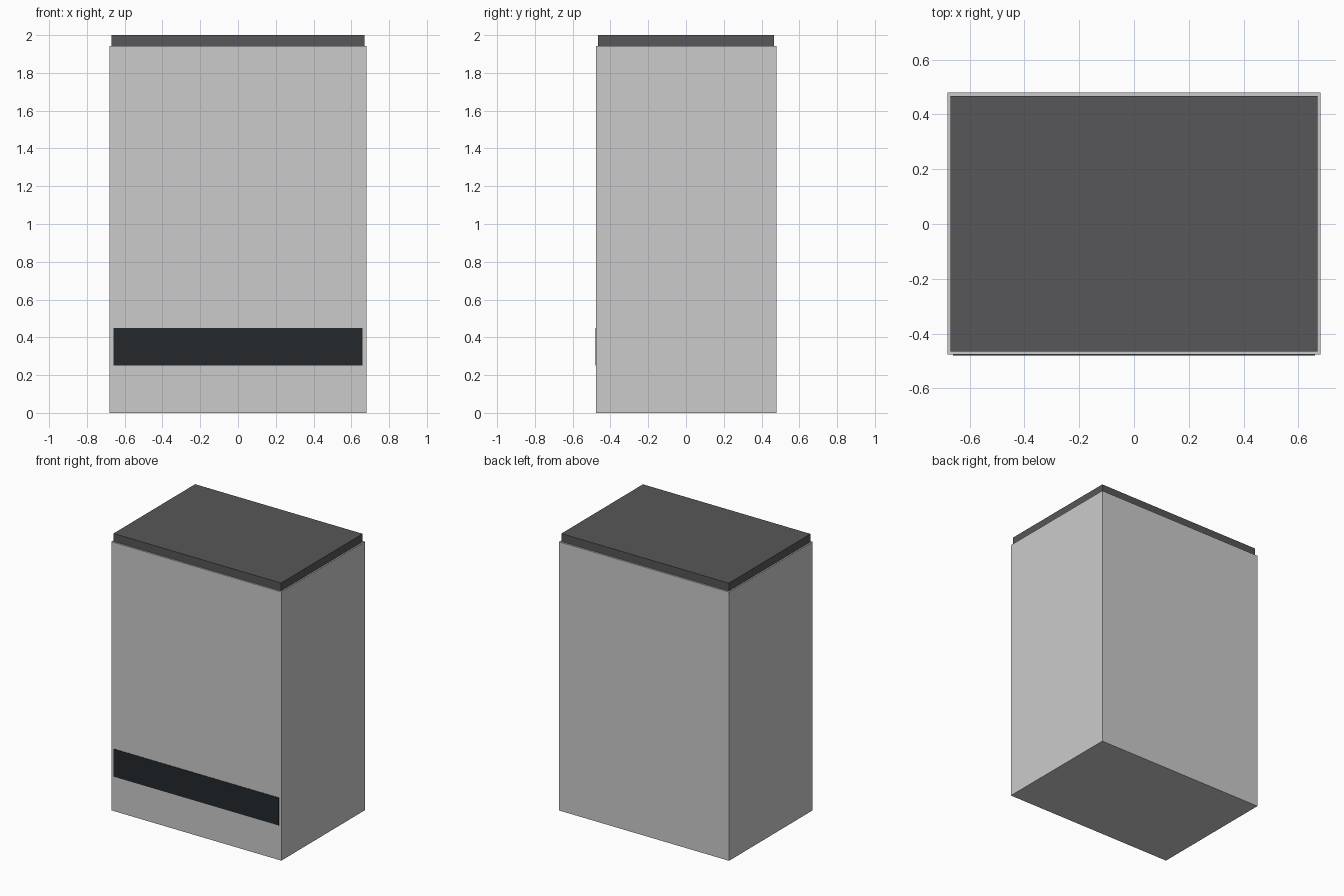
import bpy

if "Cube" in bpy.data.objects:
    bpy.data.objects.remove(bpy.data.objects["Cube"])


def box(name, lo, hi, color=None):
    """Axis-aligned box between two corners."""
    centre = [(a + b) / 2 for a, b in zip(lo, hi)]
    bpy.ops.mesh.primitive_cube_add(size=1, location=centre)
    ob = bpy.context.object
    ob.name = name
    ob.scale = [b - a for a, b in zip(lo, hi)]
    bpy.ops.object.transform_apply(location=False, rotation=False, scale=True)
    if color:
        mat = bpy.data.materials.new(name + "_colour")
        mat.diffuse_color = (*color, 1)
        mat.use_nodes = True
        mat.node_tree.nodes["Principled BSDF"].inputs["Base Color"].default_value = mat.diffuse_color
        ob.data.materials.append(mat)
    return ob


# Main cabinet
box("cabinet_body", (-0.68, -0.476, 0), (0.68, 0.479, 1.942))

# Slightly inset dark lid
box("top_lid", (-0.67, -0.465, 1.942), (0.67, 0.467, 2.0), (0.095, 0.095, 0.1))

# Thin dark strip standing just proud of the front
box("front_strip", (-0.66, -0.479, 0.25), (0.66, -0.47, 0.45), (0.018, 0.022, 0.025))
